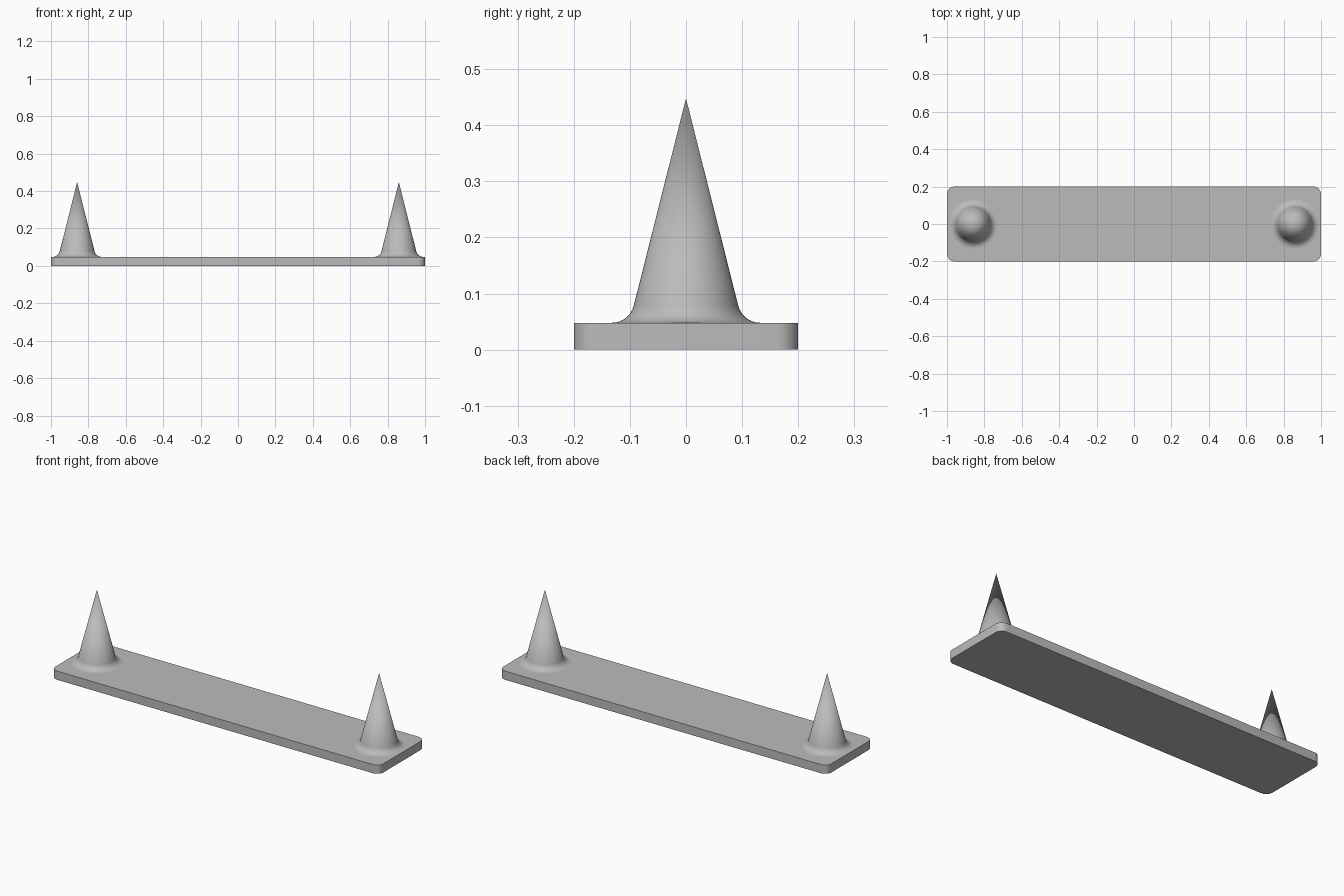
import bpy, bmesh, math

if "Cube" in bpy.data.objects:
    bpy.data.objects.remove(bpy.data.objects["Cube"])

grey = bpy.data.materials.new("plain grey")
grey.diffuse_color = (0.5, 0.5, 0.5, 1)
grey.use_nodes = True
grey.node_tree.nodes["Principled BSDF"].inputs["Base Color"].default_value = grey.diffuse_color

LENGTH, WIDTH, THICK, CORNER = 2.0, 0.4, 0.048, 0.04
TIP_Z, SLOPE, FILLET, SPIKE_X = 0.448, math.atan(0.252), 0.04, 0.86


def finish(name, bm, x=0):
    bmesh.ops.recalc_face_normals(bm, faces=bm.faces)
    mesh = bpy.data.meshes.new(name)
    bm.to_mesh(mesh)
    bm.free()
    mesh.materials.append(grey)
    obj = bpy.data.objects.new(name, mesh)
    obj.location.x = x
    bpy.context.collection.objects.link(obj)
    bpy.ops.object.select_all(action='DESELECT')
    obj.select_set(True)
    bpy.context.view_layer.objects.active = obj
    bpy.ops.object.shade_smooth_by_angle(angle=math.radians(35))


# Base plate with rounded vertical corners
bm = bmesh.new()
outline = []
for quarter, (sx, sy) in enumerate([(1, 1), (-1, 1), (-1, -1), (1, -1)]):
    for i in range(9):
        a = math.radians(90 * quarter + 90 * i / 8)
        outline.append(bm.verts.new((sx * (LENGTH / 2 - CORNER) + CORNER * math.cos(a),
                                     sy * (WIDTH / 2 - CORNER) + CORNER * math.sin(a), 0)))
bottom = bm.faces.new(outline)
top = bmesh.ops.extrude_face_region(bm, geom=[bottom], use_keep_orig=True)
bmesh.ops.translate(bm, vec=(0, 0, THICK),
                    verts=[g for g in top["geom"] if isinstance(g, bmesh.types.BMVert)])
finish("base_plate", bm)


# Spike: straight cone flowing into the plate through a tangent fillet
def spike(name, x):
    tangent_z = THICK + FILLET * (1 - math.sin(SLOPE))
    centre_r = (TIP_Z - tangent_z) * math.tan(SLOPE) + FILLET * math.cos(SLOPE)
    profile = [(0, TIP_Z)]
    for i in range(9):
        a = math.pi + SLOPE + (math.pi / 2 - SLOPE) * i / 8
        profile.append((centre_r + FILLET * math.cos(a),
                        THICK + FILLET + FILLET * math.sin(a)))
    bm = bmesh.new()
    verts = [bm.verts.new((r, 0, z)) for r, z in profile]
    edges = [bm.edges.new(pair) for pair in zip(verts, verts[1:])]
    bmesh.ops.spin(bm, geom=verts + edges, cent=(0, 0, 0), axis=(0, 0, 1),
                   angle=math.tau, steps=64, use_merge=True)
    bmesh.ops.remove_doubles(bm, verts=bm.verts, dist=1e-5)
    finish(name, bm, x)


spike("left_spike", -SPIKE_X)
spike("right_spike", SPIKE_X)
